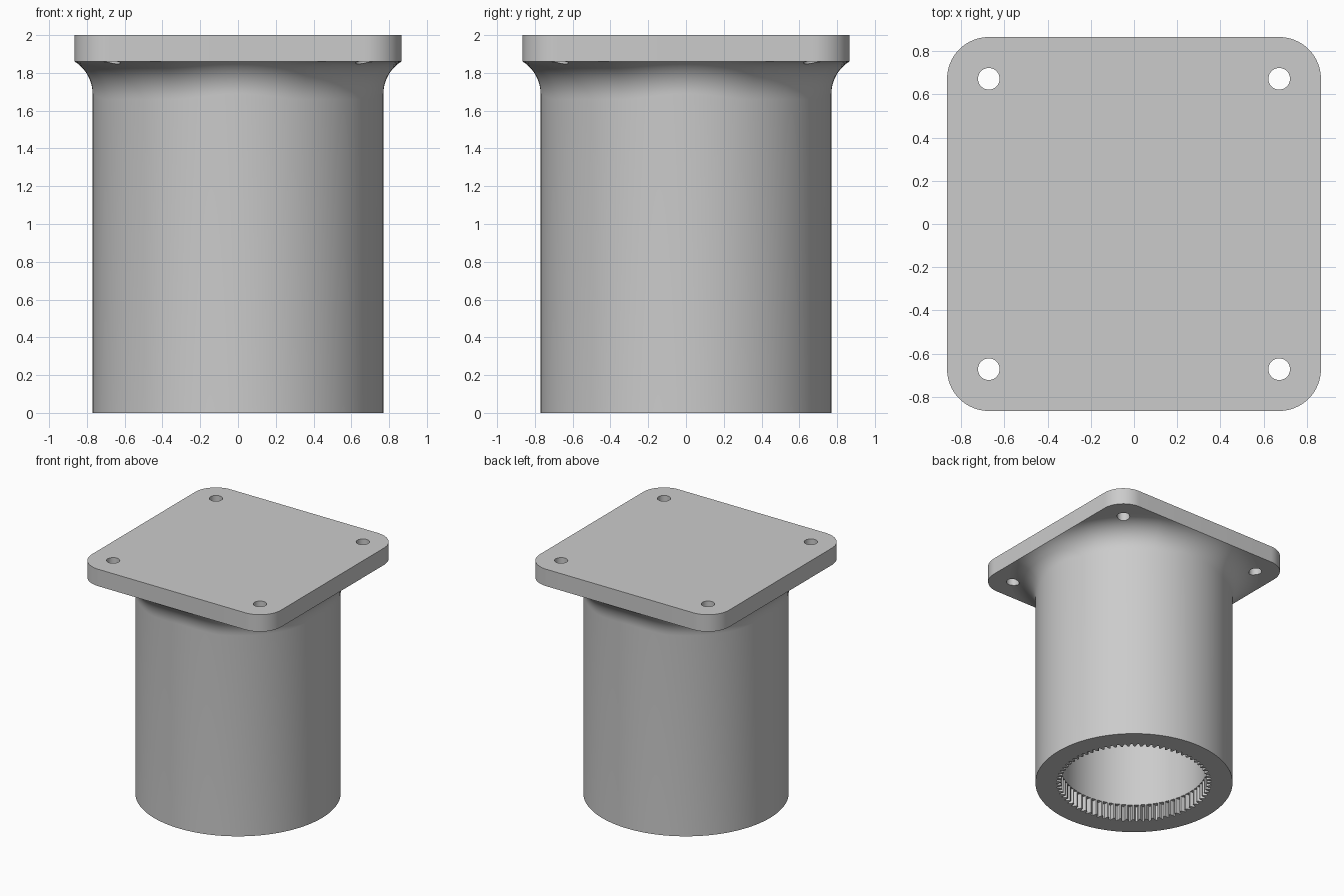
import bpy
import bmesh
from math import sin, cos, tau, pi, sqrt, radians
from mathutils import Vector

if "Cube" in bpy.data.objects:
    bpy.data.objects.remove(bpy.data.objects["Cube"])

HALF, CORNER = 0.865, 0.193          # plate half width and corner radius
CORE = HALF - CORNER                 # corner centres, also the hole centres
PLATE_Z, TOP_Z = 1.86, 2.0
TUBE_R, FILLET_R = 0.77, 0.2
TIP_R, ROOT_R, TOOTH_H = 0.57, 0.605, 0.13
TEETH = 72
N = TEETH * 4

grey = bpy.data.materials.new("plain grey")
grey.use_nodes = True
colour = (0.6, 0.6, 0.6, 1)
grey.diffuse_color = colour
grey.node_tree.nodes["Principled BSDF"].inputs["Base Color"].default_value = colour


def loft(name, rings):
    """Closed solid through rings of equal point count, capped at both ends."""
    bm = bmesh.new()
    loops = [[bm.verts.new(p) for p in ring] for ring in rings]
    for low, high in zip(loops, loops[1:]):
        for i in range(len(low)):
            j = (i + 1) % len(low)
            bm.faces.new((low[i], low[j], high[j], high[i]))
    bm.faces.new(loops[0][::-1])
    bm.faces.new(loops[-1])
    bmesh.ops.remove_doubles(bm, verts=bm.verts, dist=1e-5)
    bmesh.ops.recalc_face_normals(bm, faces=bm.faces)
    mesh = bpy.data.meshes.new(name)
    bm.to_mesh(mesh)
    bm.free()
    mesh.materials.append(grey)
    obj = bpy.data.objects.new(name, mesh)
    bpy.context.collection.objects.link(obj)
    return obj


def circle(r, z, n=N, x=0, y=0):
    return [Vector((x + r * cos(tau * i / n), y + r * sin(tau * i / n), z)) for i in range(n)]


def clamp_to_plate(p):
    """Nearest point inside the rounded square outline."""
    q = Vector([max(-CORE, min(CORE, c)) for c in p.xy])
    v = p.xy - q
    return q + v * (CORNER / v.length) if v.length > CORNER else p.xy


# Fillet: a ball rolling between the tube and the plate or its lower rim
def fillet_rings(steps=12):
    rings = [[] for _ in range(steps + 1)]
    for out in circle(1, 0):
        centre = out * (TUBE_R + FILLET_R)
        offset = clamp_to_plate(centre) - centre.xy
        rise = sqrt(FILLET_R ** 2 - offset.length_squared)
        centre.z = PLATE_Z - rise
        end = Vector((offset.x, offset.y, rise)).normalized()
        angle = out.angle(end)
        sweep = pi - angle
        for k, ring in enumerate(rings):
            t = k / steps
            d = (-out * sin((1 - t) * sweep) + end * sin(t * sweep)) / sin(sweep)
            ring.append(centre + d * FILLET_R)
    return rings


# Hollow tube with an internal toothed mouth
def tooth_ring(z):
    return [p * ((TIP_R if i % 4 < 2 else ROOT_R)) + Vector((0, 0, z))
            for i, p in enumerate(circle(1, 0))]


tube = loft("tube", [circle(TIP_R, 1.84), circle(TIP_R, TOOTH_H), tooth_ring(TOOTH_H),
                     tooth_ring(0), circle(TUBE_R, 0)] + fillet_rings())

# Mounting plate with rounded corners
outline = []
for c in range(4):
    mid = Vector((CORE * (1 if c in (0, 3) else -1), CORE * (1 if c < 2 else -1), 0))
    for k in range(17):
        a = (c + k / 16) * pi / 2
        outline.append(mid + Vector((cos(a), sin(a), 0)) * CORNER)
plate = loft("mounting_plate", [[p + Vector((0, 0, z)) for p in outline] for z in (PLATE_Z, TOP_Z)])

# Bolt holes, cut through the plate and the edge of the fillet
for x in (-CORE, CORE):
    for y in (-CORE, CORE):
        cutter = loft("hole_cutter", [circle(0.05, z, 40, x, y) for z in (1.6, 2.2)])
        cutter.hide_render = True
        for part in (tube, plate):
            mod = part.modifiers.new("bolt_hole", 'BOOLEAN')
            mod.object, mod.operation, mod.solver = cutter, 'DIFFERENCE', 'EXACT'
            bpy.context.view_layer.objects.active = part
            bpy.ops.object.modifier_apply(modifier=mod.name)
        bpy.data.objects.remove(cutter)

# Smooth the round surfaces and keep the hard edges
bpy.ops.object.select_all(action='DESELECT')
for part in (tube, plate):
    part.select_set(True)
bpy.context.view_layer.objects.active = tube
bpy.ops.object.shade_smooth_by_angle(angle=radians(30))
